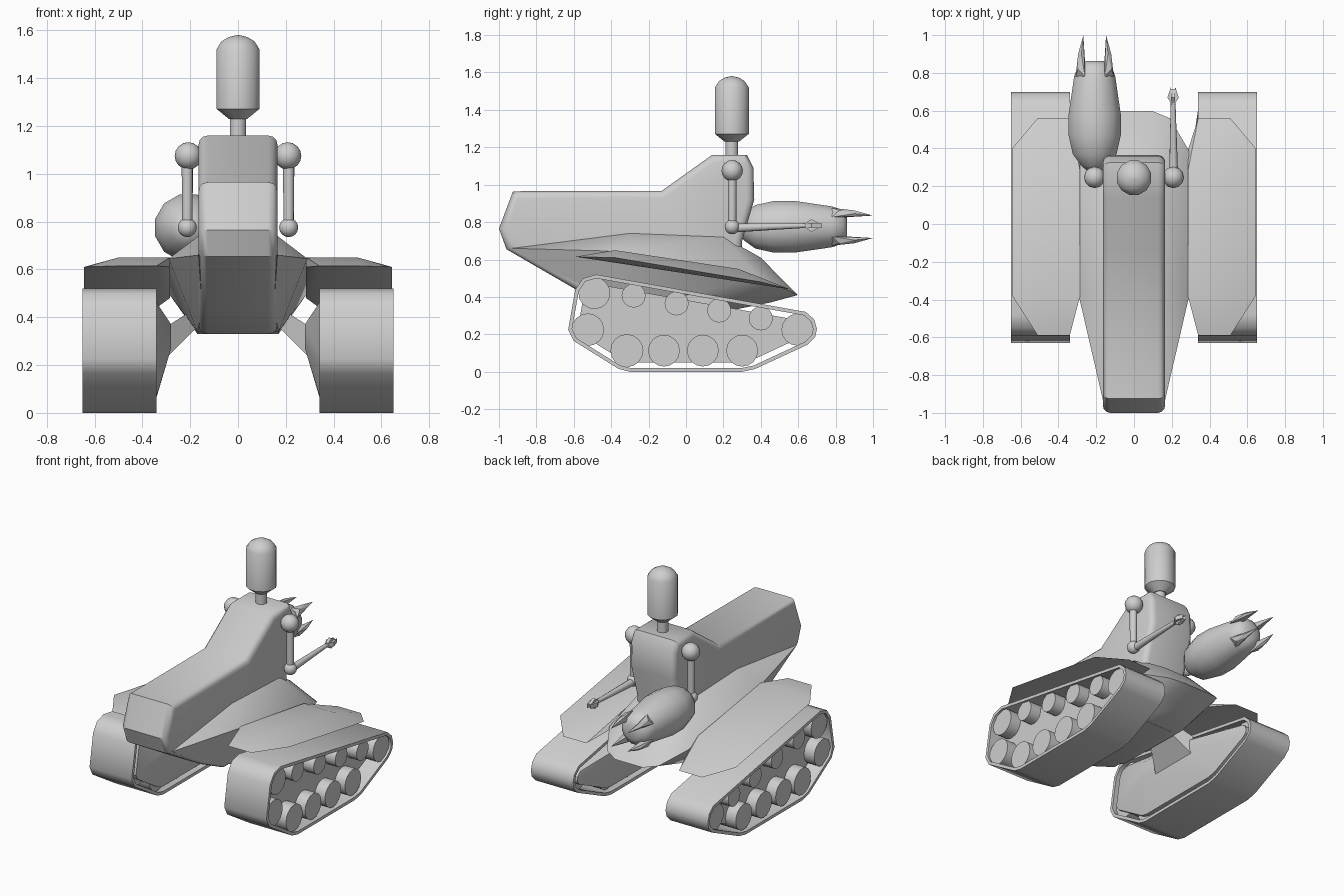
import bpy, bmesh, math
from mathutils import Vector

if "Cube" in bpy.data.objects:
    bpy.data.objects.remove(bpy.data.objects["Cube"])

grey = bpy.data.materials.new("plain grey")
grey.diffuse_color = (0.62, 0.62, 0.62, 1)
grey.use_nodes = True
grey.node_tree.nodes["Principled BSDF"].inputs["Base Color"].default_value = grey.diffuse_color


def finish(bm, name, angle=30):
    bmesh.ops.recalc_face_normals(bm, faces=bm.faces[:])
    me = bpy.data.meshes.new(name)
    bm.to_mesh(me)
    bm.free()
    ob = bpy.data.objects.new(name, me)
    bpy.context.collection.objects.link(ob)
    me.materials.append(grey)
    bpy.ops.object.select_all(action='DESELECT')
    bpy.context.view_layer.objects.active = ob
    ob.select_set(True)
    if angle:
        bpy.ops.object.shade_smooth_by_angle(angle=math.radians(angle))
    return ob


def hull(name, pts, angle=30):
    bm = bmesh.new()
    for p in pts:
        bm.verts.new(p)
    res = bmesh.ops.convex_hull(bm, input=bm.verts[:])
    junk = {v for v in res["geom_interior"] + res["geom_unused"] if isinstance(v, bmesh.types.BMVert)}
    bmesh.ops.delete(bm, geom=list(junk), context='VERTS')
    bmesh.ops.dissolve_limit(bm, angle_limit=0.01, verts=bm.verts[:], edges=bm.edges[:])
    return finish(bm, name, angle)


def lathe(name, start, axis, profile, n=12, angle=40):
    """Closed turned shape: profile is (distance along axis, radius)."""
    axis = Vector(axis).normalized()
    side = axis.orthogonal().normalized()
    other = axis.cross(side)
    bm = bmesh.new()
    rings = []
    for d, r in profile:
        rings.append([bm.verts.new(Vector(start) + axis * d +
                      (side * math.cos(2 * math.pi * i / n) + other * math.sin(2 * math.pi * i / n)) * r)
                      for i in range(n)])
    for a, b in zip(rings, rings[1:]):
        for i in range(n):
            bm.faces.new((a[i], a[(i + 1) % n], b[(i + 1) % n], b[i]))
    bm.faces.new(rings[0])
    bm.faces.new(rings[-1])
    return finish(bm, name, angle)


def ball(name, loc, r):
    bm = bmesh.new()
    bmesh.ops.create_uvsphere(bm, u_segments=12, v_segments=8, radius=r)
    bmesh.ops.translate(bm, verts=bm.verts[:], vec=loc)
    return finish(bm, name, 60)


def rod(name, a, b, r1, r2, n=10):
    d = Vector(b) - Vector(a)
    return lathe(name, a, d, [(0, r1), (d.length, r2)], n)


# Upper body: side profile given width, with rounded edges
profile = [(-.925, .965), (-1, .765), (-.96, .655), (-.58, .435), (-.36, .33), (.2, .33),
           (.3, .6), (.3, .7), (.365, .92), (.36, 1.09), (.325, 1.16), (.14, 1.16), (-.13, .967)]
bm = bmesh.new()
face = bm.faces.new([bm.verts.new((-.165, y, z)) for y, z in profile])
ext = bmesh.ops.extrude_face_region(bm, geom=[face])
bmesh.ops.translate(bm, verts=[v for v in ext["geom"] if isinstance(v, bmesh.types.BMVert)], vec=(.33, 0, 0))
rims = [e for e in bm.edges if abs(e.verts[0].co.x - e.verts[1].co.x) < .01]
bmesh.ops.bevel(bm, geom=rims, offset=.038, segments=3, profile=.5, affect='EDGES')
finish(bm, "body", 35)

# Flared lower hull with the nose
half = [(.165, -.93, .66), (.29, -.39, .645), (.29, .39, .5), (.19, .56, .43), (.1, .597, .41),
        (.15, -.55, .43), (.17, -.3, .34), (.17, .25, .33), (.12, .45, .37),
        (.165, -.3, .74), (.165, .2, .72), (.14, .33, .65), (.1, .4, .61)]
hull("lower_hull", [(s * x, y, z) for s in (1, -1) for x, y, z in half], 35)

# Neck and head
lathe("neck", (0, .245, 1.1), (0, 0, 1), [(0, .035), (.15, .035)])
lathe("head", (0, .245, 0), (0, 0, 1), [(1.23, .04), (1.272, .094), (1.52, .094), (1.555, .07),
                                       (1.572, .04), (1.58, .006)], 12, 38)

# Belt side outline and wheels (y, z, radius)
belt = [(-.48, .52), (-.55, .5), (-.592, .44), (-.63, .225), (-.6, .165), (-.36, .015), (-.3, 0),
        (.3, 0), (.37, .015), (.65, .145), (.69, .185), (.7, .23), (.685, .28), (.64, .32)]
wheels = [(-.49, .42, .085), (-.525, .225, .087), (-.316, .113, .088), (-.118, .113, .085),
          (.09, .113, .085), (.3, .113, .085), (.595, .225, .085),
          (-.28, .407, .064), (-.05, .365, .064), (.177, .327, .064), (.4, .285, .064)]


def inset(points, dist):
    out = []
    for i, p in enumerate(points):
        p = Vector(p)
        a = (p - Vector(points[i - 1])).normalized()
        b = (Vector(points[(i + 1) % len(points)]) - p).normalized()
        m = (Vector((-a.y, a.x)) + Vector((-b.y, b.x))).normalized()
        out.append(p + m * dist / max(.5, m.dot(Vector((-a.y, a.x)))))
    return out


for s, label in ((1, "right"), (-1, "left")):
    # Track belt
    bm = bmesh.new()
    loops = [[bm.verts.new((s * x, p[0], p[1])) for p in pts]
             for x, pts in ((.34, belt), (.65, belt), (.65, inset(belt, .02)), (.34, inset(belt, .02)))]
    for k in range(4):
        a, b = loops[k], loops[(k + 1) % 4]
        for i in range(len(belt)):
            j = (i + 1) % len(belt)
            bm.faces.new((a[i], a[j], b[j], b[i]))
    finish(bm, label + "_track_belt", 40)

    # Wheels
    for i, (y, z, r) in enumerate(wheels):
        lathe(f"{label}_wheel_{i + 1}", (s * .37, y, z), (s, 0, 0), [(0, r), (.265, r)], 16)

    # Frame behind the wheels, bulging inward, with a strut to the hull
    frame = [(s * x, p[0], p[1]) for x in (.345, .56) for p in inset(belt, .05)]
    frame += [(s * .28, y, z) for y, z in ((-.25, .27), (-.25, .37), (.2, .27), (.2, .33))]
    hull(label + "_track_frame", frame, 25)
    hull(label + "_strut", [(s * x, y, z) for x, y0, y1, z0, z1 in
                            ((.16, -.04, .14, .37, .45), (.3, -.15, .2, .23, .36)) 
                            for y in (y0, y1) for z in (z0, z1)], 25)

    # Fender plate, sloping down toward the nose
    fender = [(.285, .39, .48), (.34, .56, .44), (.51, .56, .44), (.645, .4, .48), (.645, -.38, .61),
              (.51, -.59, .615), (.34, -.59, .615), (.285, -.38, .61),
              (.285, -.38, .65), (.5, -.38, .65), (.5, .28, .55), (.285, .28, .55)]
    hull(label + "_fender", [(s * x, y, z) for x, y, z in fender], 25)

    # Shoulder, upper arm and elbow
    ball(label + "_shoulder", (s * .208, .247, 1.075), .057)
    rod(label + "_shoulder_joint", (s * .13, .247, 1.075), (s * .2, .247, 1.075), .03, .03)
    rod(label + "_upper_arm", (s * .212, .247, 1.05), (s * .212, .247, .78), .024, .022)
    ball(label + "_elbow", (s * .212, .247, .775), .04)

# Slim forearm with a small two-finger claw
rod("slim_forearm", (.21, .25, .768), (.207, .64, .782), .024, .013)
for s in (1, -1):
    hull("small_claw_finger", [(.207 + s * x, y, .782 + z) for x, y in
                               ((0, .62), (.03, .67), (.012, .675), (.012, .725)) for z in (-.014, .014)], 25)
    hull("small_claw_thumb", [(.207 + x, y, .782 + s * z) for z, y in
                              ((0, .62), (.034, .67), (.014, .675), (.012, .715)) for x in (-.01, .01)], 25)

# Large forearm pod with four curved claws
gx, gz = -.208, .775
lathe("large_forearm", (gx, 0, gz), (0, 1, 0), [(.28, .04), (.31, .075), (.37, .12), (.47, .143), (.58, .143),
                                               (.78, .113), (.84, .092), (.862, .05)], 12, 45)
for k in range(4):
    t = math.pi / 4 + k * math.pi / 2
    out, tan = Vector((math.cos(t), 0, math.sin(t))), Vector((-math.sin(t), 0, math.cos(t)))
    claw = [(.035, .78, .108), (-.035, .78, .108), (0, .82, .125), (.012, .9, .112), (-.012, .9, .112),
            (0, 1.0, .085), (0, .88, .085), (0, .83, .07)]
    hull("large_claw", [Vector((gx, y, gz)) + tan * w + out * r for w, y, r in claw], 25)
